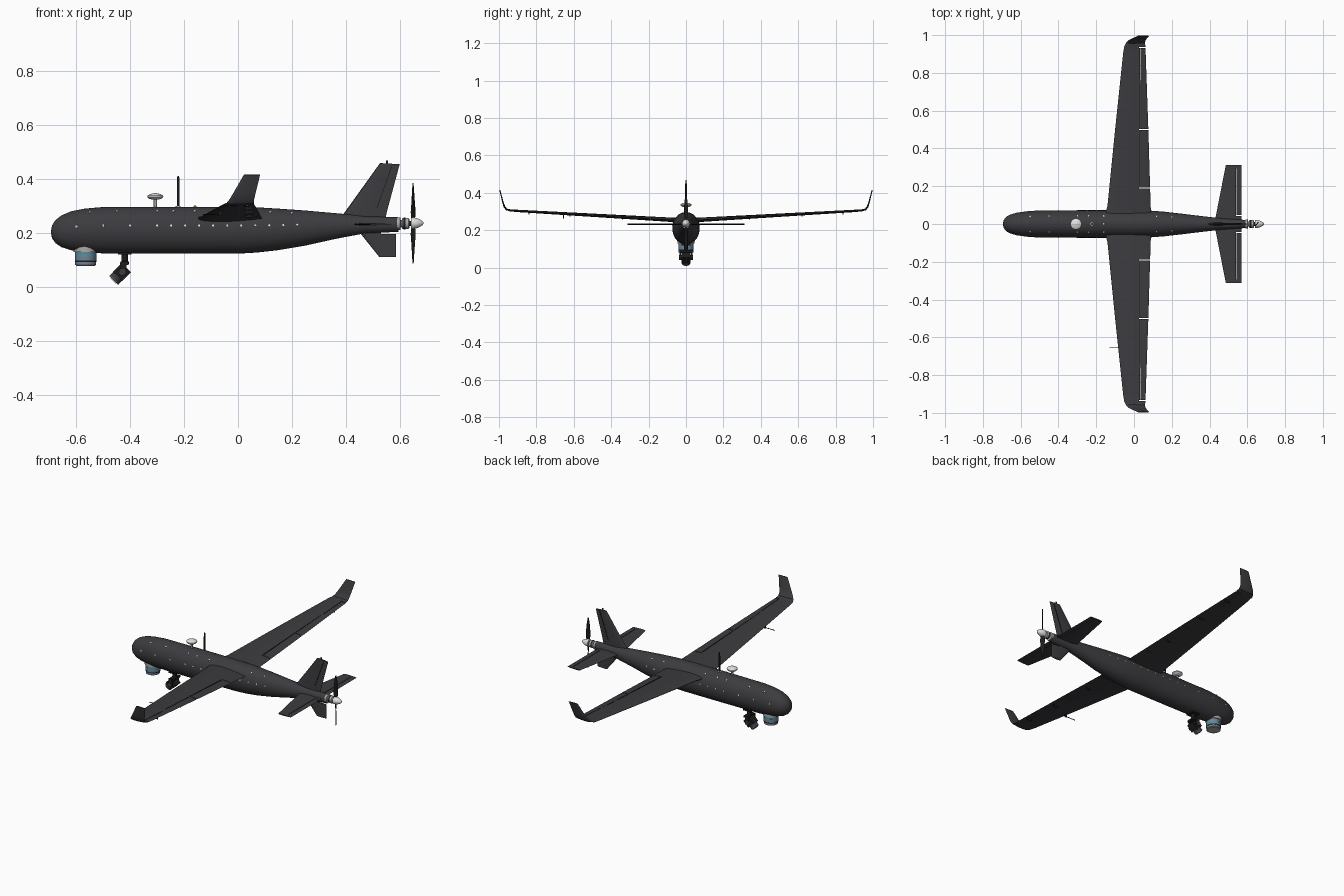
import bpy, bmesh, math
from mathutils import Vector, Matrix

cube = bpy.data.objects.get("Cube")
if cube:
    bpy.data.objects.remove(cube, do_unlink=True)


def material(name, r, g, b):
    m = bpy.data.materials.new(name)
    m.use_nodes = True
    m.diffuse_color = (r, g, b, 1)
    m.node_tree.nodes["Principled BSDF"].inputs["Base Color"].default_value = (r, g, b, 1)
    return m


BODY = material("charcoal", 0.045, 0.044, 0.05)
BLACK = material("black", 0.012, 0.012, 0.013)
WHITE = material("white", 0.75, 0.75, 0.73)
METAL = material("light grey metal", 0.4, 0.4, 0.4)
STEEL = material("blue grey", 0.16, 0.22, 0.3)
TEAL = material("teal", 0.06, 0.33, 0.36)
YELLOW = material("yellow", 0.65, 0.5, 0.03)


def finish(name, bm, mat, angle=35):
    bmesh.ops.recalc_face_normals(bm, faces=bm.faces)
    mesh = bpy.data.meshes.new(name)
    bm.to_mesh(mesh)
    bm.free()
    mesh.materials.append(mat)
    ob = bpy.data.objects.new(name, mesh)
    bpy.context.collection.objects.link(ob)
    bpy.ops.object.select_all(action='DESELECT')
    ob.select_set(True)
    bpy.context.view_layer.objects.active = ob
    if angle:
        bpy.ops.object.shade_smooth_by_angle(angle=math.radians(angle))
    return ob


def loft(name, rings, mat, angle=35):
    bm = bmesh.new()
    loops = [[bm.verts.new(p) for p in ring] for ring in rings]
    n = len(loops[0])
    for a, b in zip(loops, loops[1:]):
        for i in range(n):
            j = (i + 1) % n
            bm.faces.new((a[i], a[j], b[j], b[i]))
    bm.faces.new(loops[0])
    bm.faces.new(loops[-1])
    return finish(name, bm, mat, angle)


def lathe(name, origin, direction, profile, mat, n=24):
    # profile holds (distance along the axis, radius)
    q = Vector(direction).to_track_quat('Z', 'Y')
    rings = []
    for t, r in profile:
        rings.append([Vector(origin) + q @ Vector((r * math.cos(k * math.tau / n),
                      r * math.sin(k * math.tau / n), t)) for k in range(n)])
    return loft(name, rings, mat)


def box(name, centre, size, mat, tilt=0):
    bm = bmesh.new()
    bmesh.ops.create_cube(bm, size=1, matrix=Matrix.Translation(centre)
                          @ Matrix.Rotation(tilt, 4, 'Y') @ Matrix.Diagonal((*size, 1)))
    return finish(name, bm, mat, 0)


def foil(lead, trail, thick, up, steps=10):
    # closed airfoil ring from leading point to trailing point
    lead, trail, up = Vector(lead), Vector(trail), Vector(up).normalized()
    ring = []
    for k in range(2 * steps):
        a = math.pi * k / steps
        c = (1 - math.cos(a)) / 2
        h = thick * (1.5 * math.sqrt(c) * (1 - c) + 0.04)
        ring.append(lead.lerp(trail, c) + up * h * (1 if k < steps else -1) * 0.85)
    return ring


def cut(ob, boxes):
    # slots that separate the moving surfaces
    for centre, size in boxes:
        cutter = box("slot_cutter", centre, size, BLACK)
        cutter.hide_render = True
        mod = ob.modifiers.new("slot", 'BOOLEAN')
        mod.operation, mod.solver, mod.object = 'DIFFERENCE', 'EXACT', cutter
        bpy.context.view_layer.objects.active = ob
        bpy.ops.object.modifier_apply(modifier=mod.name)
        bpy.data.objects.remove(cutter, do_unlink=True)


# Fuselage: x, centre height, half height, half width
stations = [(-.694, .204, .004, .004), (-.69, .204, .024, .021), (-.677, .205, .043, .038),
            (-.655, .206, .059, .05), (-.62, .208, .072, .06), (-.57, .209, .081, .067),
            (-.5, .21, .086, .072), (-.25, .21, .087, .073), (0, .21, .087, .073),
            (.07, .211, .084, .072), (.15, .213, .077, .066), (.25, .218, .065, .055),
            (.34, .224, .051, .044), (.41, .228, .041, .036), (.47, .23, .032, .03),
            (.595, .231, .027, .021)]


def ring_point(s, a):
    return Vector((s[0], s[3] * math.cos(a), s[1] + s[2] * math.sin(a)))


loft("fuselage", [[ring_point(s, k * math.tau / 36) for k in range(36)] for s in stations], BODY, 50)

# Fasteners along the flanks and shoulders
def surface(x, a):
    for s, t in zip(stations, stations[1:]):
        if s[0] <= x <= t[0]:
            f = (x - s[0]) / (t[0] - s[0])
            return ring_point(s, a).lerp(ring_point(t, a), f)


for row, angle, xs in (("flank", .2, [-.6, -.5, -.4] + [-.3 + .052 * i for i in range(11)]),
                       ("shoulder", .95, [-.55, -.45, -.3, -.24, -.16, .12, .2])):
    for side, a in (("left", angle), ("right", math.pi - angle)):
        for i, x in enumerate(xs):
            p = surface(x, a)
            out = Vector((0, math.cos(a), math.sin(a)))
            lathe(f"{row}_fastener_{side}_{i}", p - out * .002, out,
                  [(0, .004), (.0035, .004)], WHITE, 8)

# Wings with upswept tips: y, height, leading x, trailing x, thickness, lean of the section
wing = [(0, .252, -.15, .09, .026, 0), (.06, .254, -.15, .09, .025, 0), (.1, .257, -.14, .088, .022, 0),
        (.5, .28, -.1, .076, .017, 0), (.9, .303, -.058, .062, .012, 0), (.94, .306, -.052, .06, .011, .2),
        (.96, .311, -.042, .059, .01, .7), (.971, .325, -.031, .06, .009, 1.15),
        (.979, .35, -.016, .066, .007, 1.3), (.996, .416, .022, .082, .005, 1.35)]
for side, s in (("left", 1), ("right", -1)):
    w = loft(f"wing_{side}", [foil((x0, s * y, z), (x1, s * y, z), t, (0, -s * math.sin(a), math.cos(a)))
                             for y, z, x0, x1, t, a in wing], BODY)
    cut(w, [((.065, s * y, .28), (.075, .004, .12)) for y in (.19, .5, .935)]
        + [((.034, s * .845, .3), (.003, .17, .08))])
    # Hinge lines on the upper skin
    for i, (a, b) in enumerate(((.2, .49), (.51, .74))):
        pts = []
        for y in (a, b):
            z = .2515 + .057 * y + .011 - .0075 * y
            pts.append([(.028, s * y, z - .005), (.032, s * y, z - .005),
                        (.032, s * y, z), (.028, s * y, z)])
        loft(f"hinge_line_{side}_{i}", pts, BLACK, 0)
    # Control horns under the wing
    for i, y in enumerate((.34, .62, .84)):
        box(f"control_horn_{side}_{i}", (.04, s * y, .245 + .055 * y), (.03, .004, .014), BLACK)

    # Tailplane with elevator slot
    tail = loft(f"tailplane_{side}", [foil((.425, 0, .232), (.57, 0, .232), .009, (0, 0, 1)),
                                      foil((.486, s * .312, .232), (.57, s * .312, .232), .006, (0, 0, 1))], BODY)
    cut(tail, [((.541, s * .17, .232), (.003, .25, .05)), ((.56, s * .045, .232), (.04, .003, .05))])

# Air data probe under the right wing
lathe("air_probe", (-.13, -.655, .268), (1, 0, 0), [(0, .002), (.07, .002)], BLACK, 8)
box("air_probe_strut", (-.065, -.655, .275), (.012, .004, .024), BLACK)

# Upper and lower fins
fin = loft("upper_fin", [foil((.37, 0, .245), (.545, 0, .245), .015, (0, 1, 0)),
                         foil((.392, 0, .271), (.555, 0, .288), .013, (0, 1, 0)),
                         foil((.527, 0, .459), (.6, 0, .455), .007, (0, 1, 0))], BODY)
loft("rudder_line", [[(x + dx, y, z) for dx, y in ((0, -.006), (.003, -.006), (.003, .006), (0, .006))]
                     for x, z in ((.513, .29), (.57, .45))], BLACK, 0)
loft("lower_fin", [foil((.455, 0, .197), (.587, 0, .195), .012, (0, 1, 0)),
                   foil((.524, 0, .111), (.587, 0, .111), .008, (0, 1, 0))], BODY)
box("lower_fin_root", (.5, 0, .202), (.06, .008, .02), BODY)
box("fin_tip_light", (.553, 0, .462), (.008, .006, .012), BLACK)

# Motor, spinner and propeller
lathe("motor_mount", (.59, 0, .234), (1, 0, 0), [(0, .024), (.012, .024), (.014, .014), (.02, .014)], METAL)
lathe("motor", (.608, 0, .235), (1, 0, 0), [(0, .016), (.004, .021), (.024, .021), (.028, .016)], METAL)
lathe("motor_band", (.615, 0, .235), (1, 0, 0), [(0, .0215), (.006, .0215)], BLACK)
lathe("motor_shaft", (.63, 0, .235), (1, 0, 0), [(0, .01), (.02, .01)], BLACK)
lathe("spinner", (.641, 0, .236), (1, 0, 0),
      [(0, .021), (.012, .021), (.025, .018), (.037, .012), (.045, .006), (.048, .001)], WHITE)
for name, s in (("upper", 1), ("lower", -1)):
    rings = []
    for r, c, twist in ((.012, .008, 1.0), (.04, .013, .8), (.08, .012, .55), (.12, .009, .4), (.15, .003, .3)):
        d = Vector((math.sin(twist), s * math.cos(twist), 0)) * c
        p = Vector((.65, 0, .236 + s * r))
        rings.append(foil(p - d, p + d, .004, d.cross(Vector((0, 0, 1))), 5))
    loft(f"propeller_blade_{name}", rings, BLACK)

# Dome antenna, whip antenna and beacon on the back
lathe("dome_stem", (-.307, 0, .29), (0, 0, 1), [(0, .006), (.036, .006)], METAL, 12)
lathe("dome_antenna", (-.307, 0, .323), (0, 0, 1),
      [(0, .01), (.004, .024), (.01, .03), (.015, .029), (.021, .02), (.025, .003)], WHITE)
lathe("whip_base", (-.222, 0, .293), (0, 0, 1), [(0, .01), (.006, .009)], WHITE, 12)
lathe("whip_antenna", (-.222, 0, .295), (0, 0, 1), [(0, .005), (.11, .0045), (.116, .002)], BLACK, 12)
lathe("beacon", (-.16, 0, .294), (0, 0, 1), [(0, .006), (.006, .005), (.008, .002)], YELLOW, 12)

# Banded sensor drum under the nose
bands = [("collar", .15, .13, .045, METAL), ("drum_top", .131, .119, .04, STEEL), ("teal_band", .119, .112, .0405, TEAL),
         ("drum_middle", .112, .097, .04, STEEL), ("dark_band", .097, .092, .0405, BLACK),
         ("drum_bottom", .092, .08, .039, STEEL)]
for name, top, low, r, mat in bands:
    lathe(f"sensor_{name}", (-.565, 0, low), (0, 0, 1), [(0, r), (top - low, r)], mat, 32)
lathe("sensor_base", (-.565, 0, .078), (0, 0, 1), [(0, .035), (.004, .038)], METAL, 32)

# Gimbal camera
box("gimbal_plate", (-.42, 0, .123), (.05, .05, .008), BLACK)
lathe("gimbal_post", (-.42, 0, .085), (0, 0, 1), [(0, .016), (.008, .016), (.01, .012), (.038, .012)], BLACK)
box("gimbal_bridge", (-.42, 0, .087), (.028, .064, .012), BLACK)
for side, s in (("left", 1), ("right", -1)):
    box(f"gimbal_arm_{side}", (-.426, s * .03, .068), (.024, .007, .045), BLACK)
    lathe(f"gimbal_pivot_{side}", (-.43, s * .022, .054), (0, s, 0), [(0, .013), (.015, .013)], BODY, 16)
box("camera_body", (-.43, 0, .055), (.046, .046, .048), BLACK, -math.pi / 4)
aim = (-1, 0, -1)
lathe("camera_lens_tube", (-.444, 0, .041), aim, [(0, .023), (.023, .023), (.025, .019)], BODY)
lathe("camera_lens_rim", (-.4585, 0, .0265), aim, [(0, .0235), (.002, .0235)], METAL)
lathe("camera_lens_glass", (-.462, 0, .023), aim, [(0, .016), (.002, .014)], STEEL)
